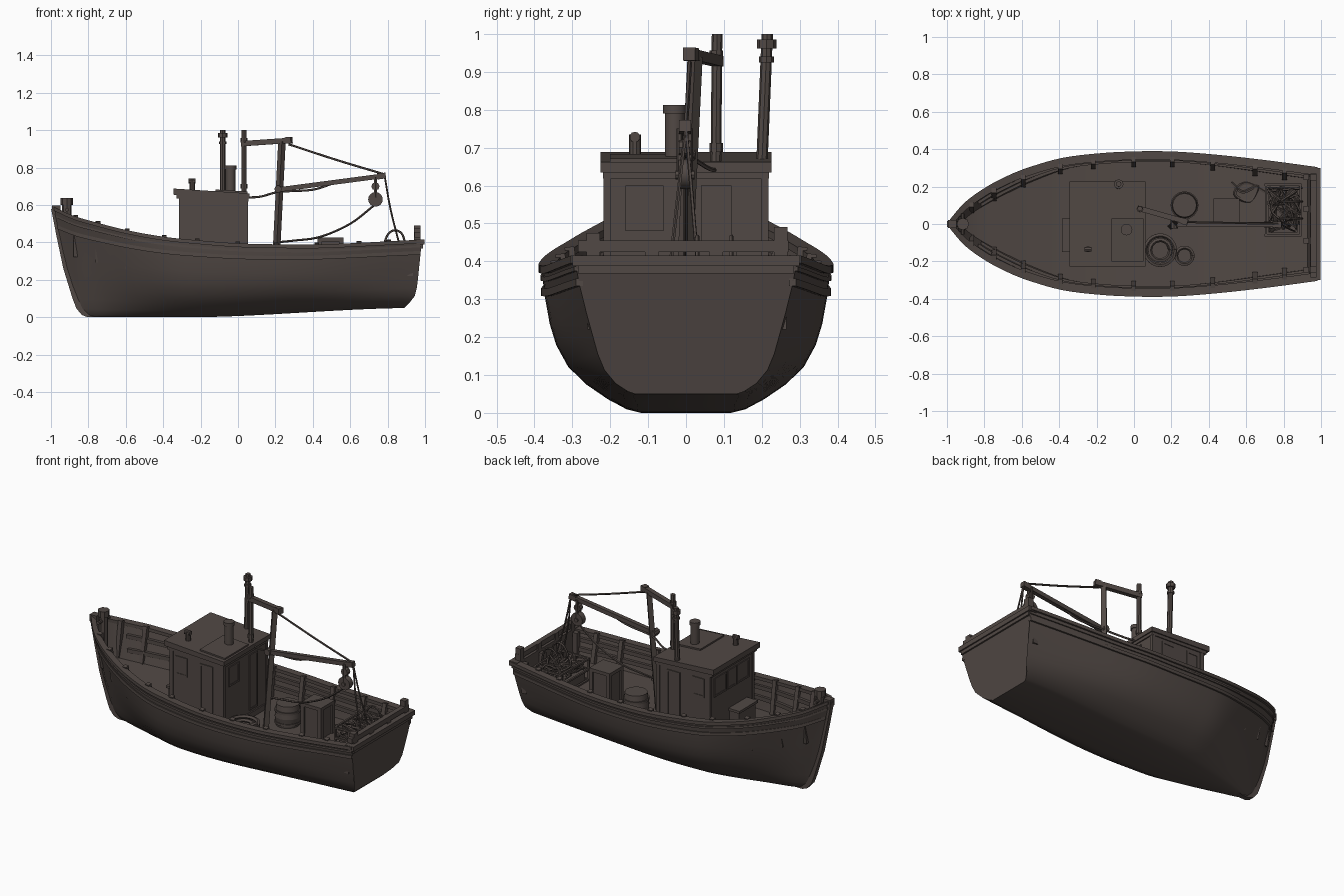
import bpy, bmesh, math, random
from mathutils import Vector as V

if "Cube" in bpy.data.objects:
    bpy.data.objects.remove(bpy.data.objects["Cube"])

random.seed(4)
wood = bpy.data.materials.new("dark weathered brown")
wood.diffuse_color = (0.083, 0.066, 0.059, 1)
wood.use_nodes = True
wood.node_tree.nodes["Principled BSDF"].inputs["Base Color"].default_value = wood.diffuse_color


def interp(tab, x):
    """Smooth interpolation through (key, value) pairs."""
    n = len(tab)
    i = max(0, min(n - 2, sum(1 for k, _ in tab if k <= x) - 1))
    slope = lambda j: ((tab[min(j + 1, n - 1)][1] - tab[max(j - 1, 0)][1]) /
                       (tab[min(j + 1, n - 1)][0] - tab[max(j - 1, 0)][0]))
    (a, p), (b, q) = tab[i], tab[i + 1]
    d, s = b - a, (x - a) / (b - a)
    return ((2*s**3 - 3*s*s + 1)*p + (s**3 - 2*s*s + s)*d*slope(i)
            + (3*s*s - 2*s**3)*q + (s**3 - s*s)*d*slope(i + 1))


def finish(name, bm, smooth=None):
    bmesh.ops.remove_doubles(bm, verts=bm.verts, dist=1e-5)
    bmesh.ops.recalc_face_normals(bm, faces=bm.faces)
    me = bpy.data.meshes.new(name)
    bm.to_mesh(me)
    bm.free()
    ob = bpy.data.objects.new(name, me)
    bpy.context.collection.objects.link(ob)
    me.materials.append(wood)
    if smooth:
        bpy.ops.object.select_all(action='DESELECT')
        ob.select_set(True)
        bpy.context.view_layer.objects.active = ob
        bpy.ops.object.shade_smooth_by_angle(angle=math.radians(smooth))
    return ob


def loft(name, rings, closed=True, smooth=35):
    bm = bmesh.new()
    vs = [[bm.verts.new(p) for p in r] for r in rings]
    n = len(rings[0])
    for a, b in zip(vs, vs[1:]):
        for i in range(n if closed else n - 1):
            bm.faces.new((a[i], a[(i+1) % n], b[(i+1) % n], b[i]))
    bm.faces.new(vs[0])
    bm.faces.new(vs[-1])
    return finish(name, bm, smooth)


def prism(name, pts, y0, y1):
    return loft(name, [[(x, y, z) for x, z in pts] for y in (y0, y1)], smooth=None)


def box(name, x0, x1, y0, y1, z0, z1):
    return prism(name, [(x0, z0), (x1, z0), (x1, z1), (x0, z1)], y0, y1)


def rod(name, p, q, r, sides=10, r2=None):
    p, q = V(p), V(q)
    bm = bmesh.new()
    bmesh.ops.create_cone(bm, cap_ends=True, segments=sides, radius1=r,
                          radius2=r2 or r, depth=(q - p).length)
    if sides == 4:
        bmesh.ops.rotate(bm, verts=bm.verts, matrix=V((1, 1, 0)).to_track_quat('X', 'Z').to_matrix())
    bmesh.ops.rotate(bm, verts=bm.verts, matrix=(q - p).to_track_quat('Z', 'Y').to_matrix())
    bmesh.ops.translate(bm, verts=bm.verts, vec=(p + q) / 2)
    return finish(name, bm, 35 if sides > 6 else None)


def rope(name, pts, r=0.006, steps=6):
    tabs = [[(i, p[k]) for i, p in enumerate(pts)] for k in range(3)]
    path = [V([interp(t, i / steps) for t in tabs]) for i in range((len(pts) - 1)*steps + 1)]
    rings = []
    for i, p in enumerate(path):
        q = (path[min(i + 1, len(path) - 1)] - path[max(i - 1, 0)]).to_track_quat('Z', 'Y')
        rings.append([p + q @ V((r*math.cos(a), r*math.sin(a), 0)) for a in
                      [k*math.tau/5 for k in range(5)]])
    return loft(name, rings, smooth=60)


def coil(name, c, r, turns, rise, thick):
    return rope(name, [(c[0] + r*math.cos(a*.7), c[1] + r*math.sin(a*.7), c[2] + rise*a/(turns*9))
                       for a in range(turns*9 + 1)], thick, 3)


# Hull lines: plan width, sheer height, section shapes, stem and transom rake
WIDTH = [(0, .015), (.04, .105), (.1, .19), (.15, .242), (.2, .284), (.3, .342), (.4, .368),
         (.5, .379), (.6, .379), (.7, .366), (.8, .346), (.9, .322), (1, .295)]
SHEER = [(0, .58), (.05, .535), (.1, .505), (.2, .455), (.3, .42), (.4, .4), (.5, .385),
         (.6, .38), (.7, .378), (.8, .385), (.9, .395), (1, .405)]
HS = [0, .02, .08, .18, .3, .45, .6, .8, .93, 1]
MID = list(zip(HS, [.34, .43, .55, .7, .82, .9, .945, .98, .995, 1]))
STERN = list(zip(HS, [.45, .52, .63, .73, .79, .84, .89, .95, .98, 1]))
BOW = list(zip(HS, [.25, .31, .39, .48, .57, .66, .75, .87, .95, 1]))
STEM = [(0, -.79), (.02, -.82), (.08, -.85), (.18, -.872), (.45, -.92), (1, -.985)]
RAKE = [(0, .89), (.03, .9), (.18, .945), (.6, .968), (1, .982)]
ease = lambda s: (lambda c: c*c*(3 - 2*c))(max(0, min(1, s)))


def hull(t, h, out=0):
    a, b = 1 - ease(t/.35), ease((t - .6)/.4)
    f = interp(BOW, h)*a + interp(STERN, h)*b + interp(MID, h)*(1 - a - b)
    z0 = .05*ease((t - .3)/.75)
    x = interp(STEM, h)*(1 - t) + interp(RAKE, h)*t
    return V((x, max(0.002, interp(WIDTH, t)*f + out), z0 + (interp(SHEER, t) - z0)*h))


both = lambda ps: [V((p.x, -p.y, p.z)) for p in reversed(ps)] + list(ps)
TS = [(i/44)**1.25 for i in range(45)]
loft("hull_shell", [both([hull(t, h) for h in HS]) for t in TS], closed=False)
# deck with its bulwark inside the shell
deck_h = lambda t: 1 - (.172 + .04*(1 - t)**3)/interp(SHEER, t)
inner = [.022 + .958*t for t in TS]
loft("bulwark_and_deck", [both([hull(t, deck_h(t), -.022), hull(t, (1 + deck_h(t))/2, -.022),
                                hull(t, 1, -.022)]) for t in inner], closed=False, smooth=30)


def strake(name, h, half, o0, o1):
    for side in (1, -1):
        rings = []
        for t in TS:
            r = [hull(t, h, o) + V((0, 0, d)) for o, d in
                 ((o0, -half), (o1, -half), (o1, half), (o0, half))]
            rings.append([V((p.x, p.y*side, p.z)) for p in r])
        loft(name, rings)


strake("rail_cap", 1, .01, -.036, .009)
strake("upper_rub_strake", .93, .006, -.01, .006)
strake("lower_rub_strake", .83, .01, -.01, .008)
box("transom_cap", .94, .996, -.3, .3, .388, .416)
box("transom_band", .965, .988, -.285, .285, .368, .39)
stem = [hull(0, h) for h in (0, .02, .08, .18, .45, .75, 1)]
prism("stem_post", [(p.x - .014, p.z) for p in stem] + [(p.x + .03, p.z) for p in reversed(stem)],
      -.016, .016)
rod("stem_head", (-.995, 0, .575), (-.95, 0, .575), .03, 4)

# Bulwark stanchions and stringer, both sides
for t in (.06, .12, .2, .3, .39, .5, .605, .715, .83, .91):
    for s in (1, -1):
        a, b = hull(t, deck_h(t), -.036), hull(t, 1, -.034)
        a.y *= s
        b.y *= s
        a.x = b.x
        rod("bulwark_stanchion", a, b + V((0, 0, .018)), .018, 4)
for s in (1, -1):
    for h in (.72, .87):
        loft("bulwark_stringer", [[V((p.x, p.y*s, p.z + d)) for p, d in
             ((hull(t, h, -.036), -.012), (hull(t, h, -.018), -.012),
              (hull(t, h, -.018), .012), (hull(t, h, -.036), .012))] for t in inner[4:]])

# Bow post and stern rail
rod("bow_post", (-.915, 0, .36), (-.915, 0, .61), .026, 8)
rod("bow_post_head", (-.915, 0, .6), (-.915, 0, .638), .033, 8)
rod("bow_post_pin", (-.915, -.055, .575), (-.915, .055, .575), .01, 8)
box("stern_rail", .945, .975, -.285, .27, .425, .455)
for y, z in ((-.245, .475), (.25, .49), (-.09, .455), (.08, .455)):
    box("stern_post", .94, .975, y - .018, y + .018, .4, z)
    box("stern_stanchion", .905, .935, y - .015, y + .015, .22, .405)

# Wheelhouse
box("wheelhouse", -.31, .048, -.213, .213, .2, .66)
prism("wheelhouse_roof", [(-.345, .655), (.062, .635), (.062, .662), (-.345, .688)], -.226, .226)
prism("roof_trim", [(-.33, .635), (.055, .618), (.055, .64), (-.33, .66)], -.219, .219)
prism("roof_hatch", [(-.12, .66), (.05, .65), (.05, .672), (-.12, .683)], -.2, .03)
box("house_plinth", -.318, .056, -.221, .221, .2, .245)
box("fore_locker", -.375, -.305, -.14, .02, .22, .355)
box("fore_locker_lid", -.385, -.305, -.15, .03, .355, .37)


def panel(name, axis, face, sgn, a, b, z0, z1):
    """Raised frame with a thin pane on one wall of the wheelhouse."""
    def plate(n, u0, u1, w0, w1, d):
        lo, hi = sorted((face - sgn*.004, face + sgn*d))
        box(n, *((u0, u1, lo, hi) if axis == 'y' else (lo, hi, u0, u1)), w0, w1)
    f = .011
    plate(name + "_pane", a, b, z0, z1, .002)
    for u0, u1, w0, w1 in ((a, a + f, z0, z1), (b - f, b, z0, z1),
                           (a, b, z0, z0 + f), (a, b, z1 - f, z1)):
        plate(name + "_frame", u0, u1, w0, w1, .005)


for s in (-1, 1):
    panel("side_window", 'y', .213*s, s, -.275, -.195, .495, .61)
    panel("side_door", 'y', .213*s, s, -.11, -.02, .27, .605)
    panel("front_window", 'x', -.31, -1, *sorted((.05*s, .17*s)), .49, .605)
panel("front_middle_window", 'x', -.31, -1, -.04, .04, .49, .605)
panel("aft_door", 'x', .048, 1, .04, .12, .26, .6)
panel("aft_window", 'x', .048, 1, -.16, -.06, .48, .6)
for s in (-1, 1):
    for x in (-.303, .041):
        box("corner_trim", x - .012, x + .012, s*.208 - .01, s*.208 + .01, .22, .64)

# Roof fittings
rod("chimney", (-.04, -.03, .65), (-.04, -.03, .81), .026, 12)
rod("chimney_cap", (-.04, -.03, .79), (-.04, -.03, .812), .031, 12)
rod("vent_pipe", (-.245, -.135, .67), (-.245, -.135, .735), .016, 10)
rod("vent_hood", (-.265, -.135, .728), (-.228, -.135, .728), .014, 10)
rod("lamp_pole", (-.082, .2, .65), (-.082, .214, .99), .015, 8)
rod("lamp_head", (-.082, .213, .962), (-.082, .213, .985), .026, 8)
rod("lamp_tip", (-.082, .214, .98), (-.082, .214, 1.0), .015, 8)
rod("pole_collar", (-.082, .212, .925), (-.082, .212, .94), .02, 8)

# Mast, gallows, boom
rod("mast", (.032, .075, .21), (.032, .082, 1.0), .014, 8)
for z in (.945, .7, .5):
    rod("mast_collar", (.032, .08, z - .012), (.032, .08, z + .012), .018, 8)
rod("gallows_beam", (.02, .085, .928), (.287, .01, .946), .02, 4)
rod("gallows_end", (.255, .018, .945), (.287, .008, .947), .024, 4)
rod("gallows_post", (.198, -.012, .2), (.235, .024, .94), .02, 4)
rod("boom", (.2, -.002, .68), (.785, -.003, .757), .018, 4)
rod("boom_tip", (.745, -.003, .752), (.79, -.003, .758), .022, 4)
rod("boom_hinge", (.214, -.025, .685), (.214, .025, .685), .02, 8)
for s in (-1, 1):
    rod("block_strap", (.735, s*.014 - .003, .75), (.735, s*.014 - .003, .62), .008, 6)
rod("hoist_block", (.735, -.02, .63), (.735, .014, .63), .039, 16)
rod("hoist_cheek", (.735, -.018, .7), (.735, .012, .7), .022, 8)
rod("hoist_pin", (.735, -.028, .628), (.735, .022, .628), .012, 8)

# Rigging
rope("topping_line", [(.27, .01, .925), (.53, .005, .84), (.78, 0, .765)])
rope("boom_line", [(.04, .08, .64), (.12, .06, .645), (.22, .02, .67), (.4, 0, .682), (.52, 0, .72)])
rope("hoist_line", [(.73, 0, .6), (.6, 0, .5), (.44, 0, .43), (.3, 0, .41), (.2, 0, .4)])
for y in (-.04, .03):
    rope("stern_line", [(.785, 0, .75), (.815, y*.5, .58), (.86, y, .4)], .005)

# Deck gear: barrel, crate, rope coils
rod("barrel_lower", (.27, .1, .195), (.27, .1, .27), .064, 16, .075)
rod("barrel_upper", (.27, .1, .27), (.27, .1, .345), .075, 16, .064)
for z in (.235, .305):
    rod("barrel_hoop", (.27, .1, z - .007), (.27, .1, z + .007), .075, 16)
box("deck_crate", .435, .555, .01, .125, .2, .405)
box("crate_lid", .425, .565, 0, .135, .405, .425)
for x in (.437, .553):
    for y in (.012, .123):
        box("crate_corner", x - .012, x + .012, y - .012, y + .012, .2, .405)
coil("rope_coil", (.14, -.14, .22), .08, 4, .07, .012)
coil("inner_rope_coil", (.14, -.14, .22), .055, 3, .06, .012)
coil("small_rope_coil", (.27, -.17, .22), .045, 3, .05, .011)
rope("loose_rope", [(.52, .22, .225), (.58, .17, .235), (.66, .2, .235), (.62, .12, .225),
                    (.54, .16, .235), (.6, .22, .225), (.72, .16, .235)], .009)

# Trap full of net at the stern
for x in (.705, .8, .89):
    for y in (-.06, .21):
        rod("trap_upright", (x, y, .21), (x, y, .37), .009, 4)
for z in (.24, .305, .37):
    for y in (-.06, .21):
        rod("trap_long_bar", (.7, y, z), (.895, y, z), .008, 4)
    for x in (.705, .89):
        rod("trap_cross_bar", (x, -.06, z), (x, .21, z), .008, 4)
box("net_bulk", .72, .875, -.045, .195, .21, .3)
for i in range(9):
    rope("net_strand", [(random.uniform(.71, .89), random.uniform(-.05, .2),
                         random.uniform(.3, .39)) for k in range(7)], .007, 4)
for y in (.03, .12):
    rope("trap_hoop", [(.77, y, .36), (.8, y, .44), (.84, y, .465), (.88, y, .44), (.9, y, .36)], .006)
